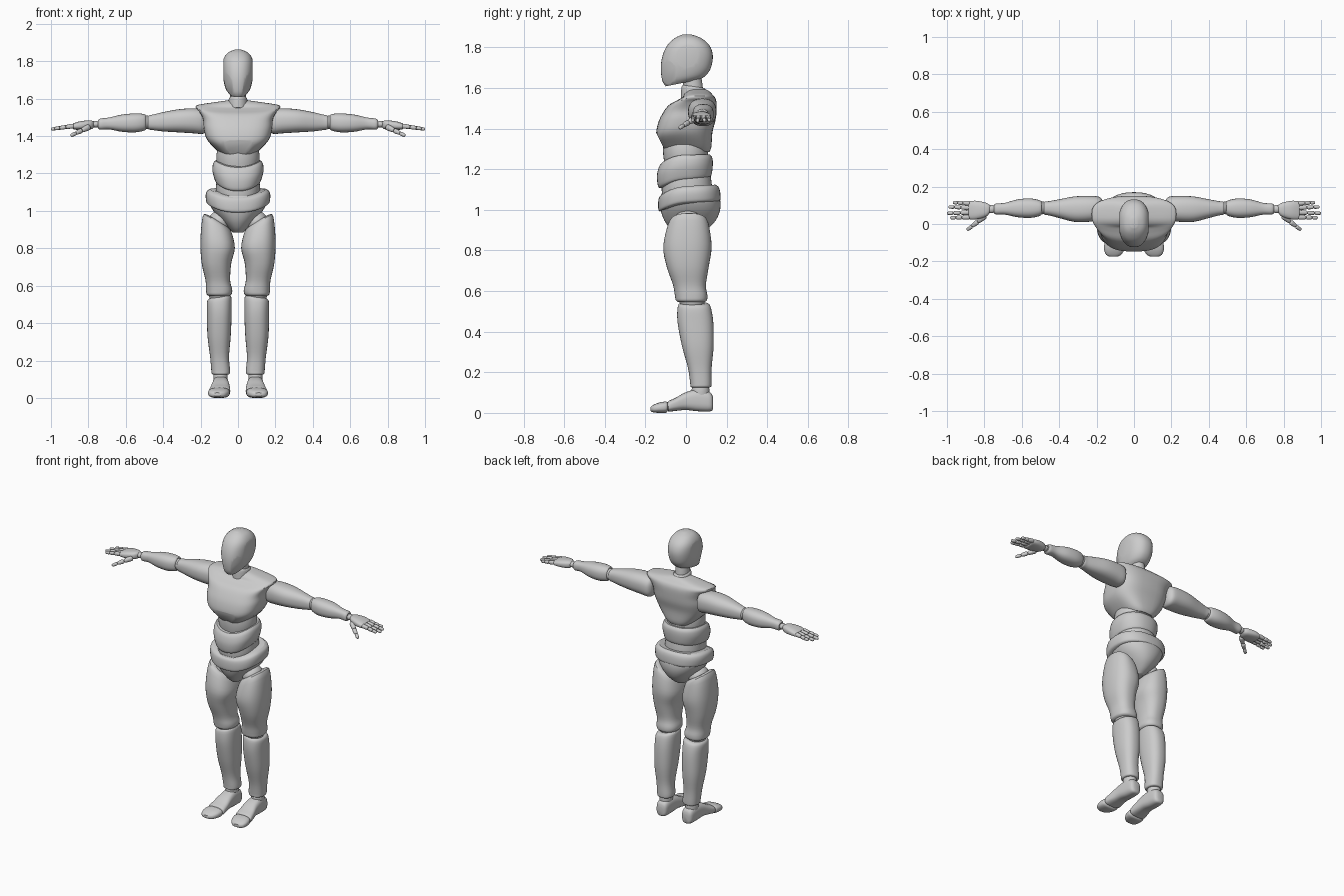
import bpy, bmesh, math
from mathutils import Vector

AXES = {'z': lambda t, a, b: (a, b, t), 'x': lambda t, a, b: (t, a, b), 'y': lambda t, a, b: (a, t, b)}


def spow(v, p):
    return math.copysign(abs(v) ** p, v)


def resample(rings, sub):
    # Catmull-Rom in-betweens keep the outlines fluid
    r = [tuple(k) + (0,) * (7 - len(k)) for k in rings]
    out = []
    for i in range(len(r) - 1):
        p0, p1, p2, p3 = r[max(i - 1, 0)], r[i], r[i + 1], r[min(i + 2, len(r) - 1)]
        for j in range(sub):
            u = j / sub
            out.append([0.5 * (2 * b + (c - a) * u + (2 * a - 5 * b + 4 * c - d) * u * u
                               + (3 * b - a - 3 * c + d) * u ** 3) for a, b, c, d in zip(p0, p1, p2, p3)])
    return out + [r[-1]]


def loft(name, rings, axis='z', side=1, power=2.4, dip=0, cuts=(), n=40, sub=4):
    """Rings: (t, a0, a1, b0, b1, tilt along b, tilt along a); cuts: (point, normal) planes."""
    bm = bmesh.new()
    loops = []
    for t, a0, a1, b0, b1, tb, ta in resample(rings, sub):
        loop = []
        for k in range(n):
            w = 2 * math.pi * k / n
            da = (a1 - a0) / 2 * spow(math.cos(w), 2 / power)
            db = (b1 - b0) / 2 * spow(math.sin(w), 2 / power)
            h = t + tb * db + ta * da - dip * max(0, -math.sin(w)) ** 2
            x, y, z = AXES[axis](h, (a0 + a1) / 2 + da, (b0 + b1) / 2 + db)
            loop.append(bm.verts.new((x * side, y, z)))
        loops.append(loop)
    for p, q in zip(loops, loops[1:]):
        for k in range(n):
            m = (k + 1) % n
            bm.faces.new((p[k], p[m], q[m], q[k]))
    bm.faces.new(loops[0])
    bm.faces.new(loops[-1])
    for co, no in cuts:
        res = bmesh.ops.bisect_plane(bm, geom=bm.verts[:] + bm.edges[:] + bm.faces[:], dist=1e-5,
                                     plane_co=co, plane_no=no, clear_outer=True)
        edges = [e for e in res['geom_cut'] if isinstance(e, bmesh.types.BMEdge)]
        if edges:
            bmesh.ops.holes_fill(bm, edges=edges, sides=0)
    bmesh.ops.recalc_face_normals(bm, faces=bm.faces[:])
    me = bpy.data.meshes.new(name)
    bm.to_mesh(me)
    bm.free()
    me.polygons.foreach_set('use_smooth', [True] * len(me.polygons))
    me.set_sharp_from_angle(angle=math.radians(32))
    ob = bpy.data.objects.new(name, me)
    bpy.context.collection.objects.link(ob)
    return ob


def centred(rings):
    return [(r[0], -r[1], r[1]) + tuple(r[2:]) for r in rings]


def capsule(name, p, q, r0, r1):
    p, q = Vector(p), Vector(q)
    d = q - p
    rings = [(d.length * u, -r * s, r * s, -r * s, r * s)
             for u, r, s in ((0, r0, .5), (.1, r0, .9), (.25, r0, 1), (.75, r1, 1), (.92, r1, .85), (1, r1, .4))]
    ob = loft(name, rings, n=14, sub=2)
    ob.location = p
    ob.rotation_euler = d.to_track_quat('Z', 'Y').to_euler()


def ball(name, c, r):
    rings = []
    for i in range(9):
        w = math.pi * (.04 + .92 * i / 8)
        s = math.sin(w)
        rings.append((c[2] - r[2] * math.cos(w), c[0] - r[0] * s, c[0] + r[0] * s, c[1] - r[1] * s, c[1] + r[1] * s))
    loft(name, rings, power=2, n=32, sub=2)


# head with faceted cheeks and flat sides
cheeks = [((s * .05, -.085, 1.68), (s * .84, -.5, -.2)) for s in (-1, 1)]
flats = [((s * .078, 0, 1.75), (s, 0, 0)) for s in (-1, 1)]
loft('head', centred([(1.625, .042, -.1, .07, .2), (1.65, .064, -.117, .1, .12), (1.7, .078, -.124, .123),
                      (1.76, .083, -.115, .132), (1.81, .078, -.092, .115), (1.845, .055, -.055, .075),
                      (1.862, .018, -.02, .03)]), power=2.3, cuts=cheeks + flats)
# neck
loft('upper_neck', centred([(1.56, .04, 0, .085), (1.6, .042, -.012, .083), (1.66, .04, -.015, .075)]), power=2)
loft('neck_collar', centred([(1.545, .055, -.025, .11, -.1), (1.595, .05, -.022, .1, -.15),
                             (1.607, .042, -.012, .09, -.15)]), power=2)
# chest with planar front corners and undercut
corners = [((s * .17, -.09, 1.4), (s * .75, -.65, .05)) for s in (-1, 1)]
under = [((0, -.143, 1.37), (0, -.9, -.45))]
loft('chest', centred([(1.295, .08, -.1, .115, -.1), (1.32, .11, -.12, .125, -.08), (1.38, .165, -.146, .13),
                       (1.44, .183, -.138, .145), (1.49, .187, -.115, .15), (1.53, .207, -.085, .15),
                       (1.553, .226, -.045, .143), (1.568, .21, -.02, .13), (1.583, .11, -.01, .115),
                       (1.592, .05, 0, .1)]), power=2.9, dip=.015, cuts=corners + under)
# abdomen
loft('upper_abdomen', centred([(1.2, .1, -.1, .1), (1.27, .115, -.112, .108), (1.33, .11, -.11, .105),
                               (1.37, .09, -.09, .09)]), power=2.1)
loft('waist_band', centred([(1.15, .112, -.12, .112, .08), (1.16, .122, -.137, .125, .08),
                            (1.21, .136, -.143, .132, .06), (1.25, .134, -.133, .13, .03),
                            (1.27, .122, -.118, .118, .02)]), power=2.3, dip=.035)
loft('lower_waist', centred([(1.03, .1, -.11, .11), (1.1, .118, -.12, .128), (1.19, .112, -.118, .118)]), power=2.2)
# pelvis and hip belt
loft('pelvis', centred([(.885, .028, -.05, .07), (.91, .052, -.08, .11), (.95, .09, -.108, .148),
                        (1, .132, -.125, .168), (1.05, .155, -.13, .168), (1.08, .14, -.12, .15)]), power=2.2)
loft('hip_belt', centred([(1.035, .157, -.128, .165, .06), (1.045, .168, -.136, .17, .06),
                          (1.08, .173, -.137, .168, .06), (1.105, .167, -.132, .16, .05),
                          (1.117, .15, -.118, .145, .05)]), power=2.4, dip=.035)

for s, tag in ((1, 'left'), (-1, 'right')):
    # leg
    ball('hip_joint_' + tag, (s * .1, .01, .94), (.06, .07, .06))
    loft('thigh_' + tag, [(.95, .065, .16, -.055, .085, 0, .6), (.93, .035, .188, -.085, .11, 0, .55),
                          (.82, .017, .201, -.112, .126, 0, .2), (.72, .036, .194, -.095, .112),
                          (.63, .042, .174, -.064, .098), (.58, .031, .171, -.055, .105),
                          (.555, .034, .168, -.05, .103), (.545, .048, .156, -.038, .09)], side=s)
    ball('knee_joint_' + tag, (s * .1, .03, .55), (.055, .062, .05))
    loft('shin_' + tag, [(.54, .046, .152, -.025, .1, 0, -.15), (.525, .035, .165, -.04, .12, 0, -.15),
                         (.45, .034, .166, -.042, .134), (.33, .039, .163, -.02, .136), (.22, .048, .149, .01, .126),
                         (.15, .042, .143, .02, .126), (.13, .044, .14, .022, .124), (.125, .052, .13, .03, .115)],
         side=s)
    loft('ankle_' + tag, [(.07, .058, .13, .03, .115), (.115, .055, .132, .028, .115), (.15, .06, .125, .035, .11)],
         side=s, power=2)
    # foot
    loft('foot_' + tag, [(.134, .075, .11, .02, .07), (.12, .056, .128, .008, .1), (.06, .05, .135, .008, .116),
                         (0, .046, .14, .014, .102), (-.05, .042, .15, .01, .075), (-.083, .042, .155, .006, .06),
                         (-.09, .05, .147, .012, .053)], 'y', s, 2.8)
    loft('toe_' + tag, [(-.09, .052, .148, .01, .05), (-.1, .044, .157, 0, .056), (-.135, .05, .16, 0, .05),
                        (-.163, .068, .15, .003, .038), (-.175, .09, .13, .01, .028)], 'y', s, 2.6)
    # arm
    loft('upper_arm_' + tag, [(.165, .05, .12, 1.44, 1.52), (.185, .025, .145, 1.413, 1.54),
                              (.24, .012, .15, 1.415, 1.548), (.32, .012, .147, 1.42, 1.543),
                              (.4, .032, .132, 1.425, 1.528), (.455, .046, .122, 1.432, 1.515),
                              (.478, .05, .12, 1.436, 1.51), (.484, .06, .11, 1.446, 1.5)], 'x', s)
    ball('elbow_joint_' + tag, (s * .488, .086, 1.474), (.03, .034, .036))
    loft('forearm_' + tag, [(.492, .06, .112, 1.443, 1.504), (.5, .045, .125, 1.43, 1.517),
                            (.55, .033, .136, 1.42, 1.521), (.62, .036, .132, 1.423, 1.515),
                            (.69, .05, .113, 1.436, 1.499), (.735, .05, .11, 1.434, 1.494),
                            (.748, .058, .104, 1.442, 1.486)], 'x', s)
    ball('wrist_' + tag, (s * .762, .08, 1.463), (.028, .022, .018))
    # hand
    loft('palm_' + tag, [(.77, .062, .1, 1.446, 1.478), (.79, .04, .113, 1.435, 1.484), (.84, .025, .124, 1.433, 1.48),
                         (.875, .025, .122, 1.435, 1.47), (.885, .032, .116, 1.442, 1.465)], 'x', s, 2.6)
    for finger, y, tip in (('index', .037, .982), ('middle', .062, 1.0), ('ring', .087, .992), ('little', .111, .968)):
        stops = [.876 + (tip - .876) * u for u in (0, .42, .73, 1)]
        for i in range(3):
            ends = [(s * x, y + .04 * (x - .88) * (1 if y > .07 else -1), 1.454 - .14 * (x - .88))
                    for x in stops[i:i + 2]]
            capsule(f'{finger}_finger_{i + 1}_{tag}', *ends, .0125 - .0015 * i, .0115 - .0015 * i)
    stops = [(.795, .045, 1.45), (.835, .012, 1.43), (.866, -.012, 1.416), (.893, -.032, 1.402)]
    for i in range(3):
        a, b = [(s * p[0], p[1], p[2]) for p in stops[i:i + 2]]
        capsule(f'thumb_{i + 1}_{tag}', a, b, .016 - .003 * i, .013 - .002 * i)
